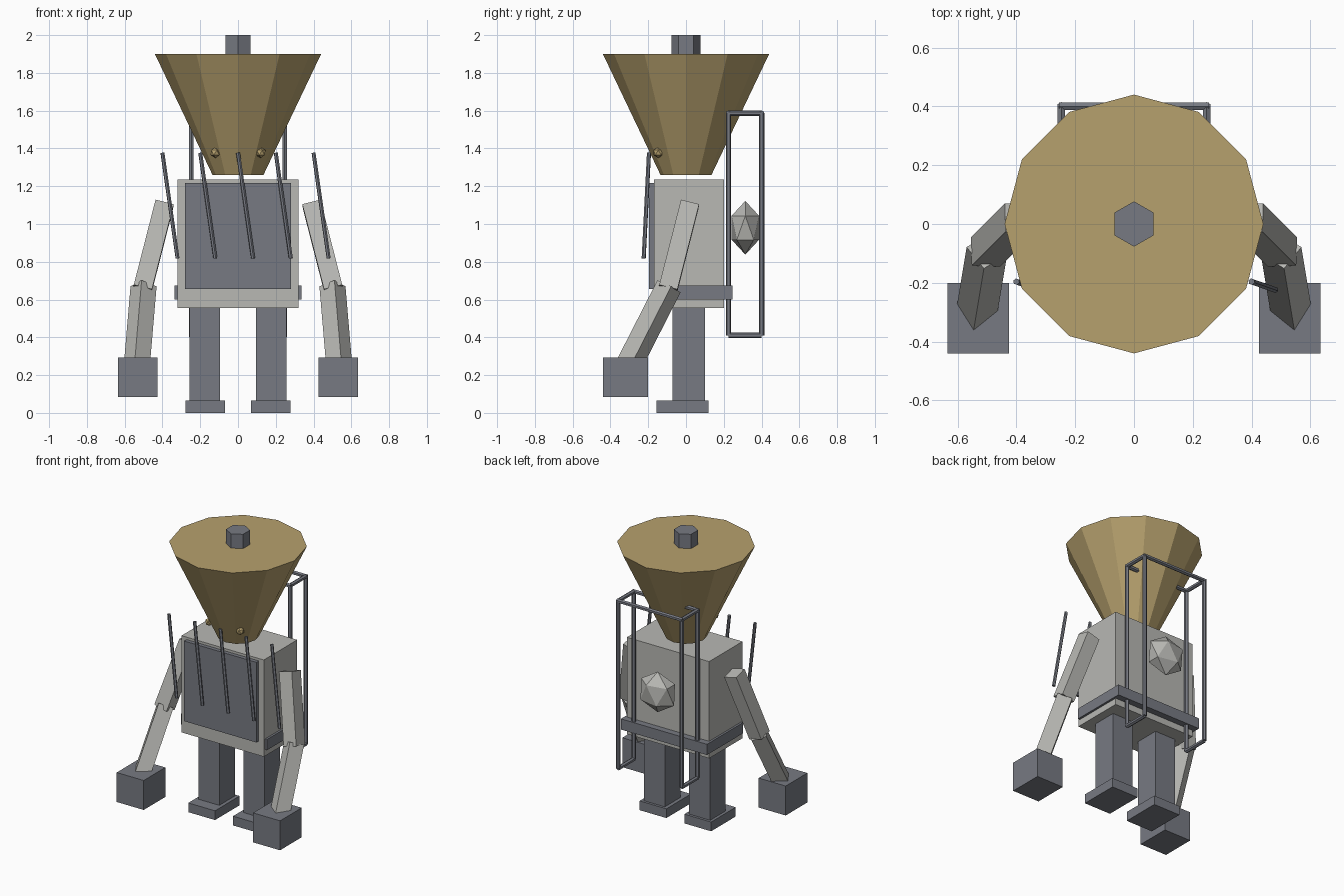
import bpy
import bmesh
from mathutils import Matrix, Vector

cube = bpy.data.objects.get("Cube")
if cube:
    bpy.data.objects.remove(cube, do_unlink=True)


def material(name, rgb):
    mat = bpy.data.materials.new(name)
    mat.use_nodes = True
    mat.diffuse_color = (*rgb, 1)
    mat.node_tree.nodes["Principled BSDF"].inputs["Base Color"].default_value = (*rgb, 1)
    return mat


STEEL = material("blue grey steel", (0.185, 0.195, 0.225))
PALE = material("pale grey", (0.48, 0.48, 0.455))
GOLD = material("dull gold", (0.47, 0.355, 0.155))


def finish(name, bm, mat):
    mesh = bpy.data.meshes.new(name)
    bm.to_mesh(mesh)
    bm.free()
    mesh.materials.append(mat)
    obj = bpy.data.objects.new(name, mesh)
    bpy.context.collection.objects.link(obj)
    return obj


def box(name, mat, x, y, z):
    """Box from its (min, max) range on each axis."""
    bm = bmesh.new()
    size = [hi - lo for lo, hi in (x, y, z)]
    centre = [(hi + lo) / 2 for lo, hi in (x, y, z)]
    bmesh.ops.create_cube(bm, size=1, matrix=Matrix.Translation(centre) @ Matrix.Diagonal((*size, 1)))
    return finish(name, bm, mat)


def rod(name, mat, start, end, r1, r2=None, sides=6):
    """Straight prism or truncated cone between two points."""
    a, b = Vector(start), Vector(end)
    turn = (b - a).to_track_quat("Z", "Y").to_matrix().to_4x4()
    bm = bmesh.new()
    bmesh.ops.create_cone(bm, cap_ends=True, segments=sides, radius1=r1,
                          radius2=r1 if r2 is None else r2, depth=(b - a).length,
                          matrix=Matrix.Translation((a + b) / 2) @ turn)
    return finish(name, bm, mat)


def gem(name, mat, centre, radius, scale=(1, 1, 1)):
    bm = bmesh.new()
    bmesh.ops.create_icosphere(bm, subdivisions=1, radius=radius,
                               matrix=Matrix.Translation(centre) @ Matrix.Diagonal((*scale, 1)))
    return finish(name, bm, mat)


# Head funnel and hexagonal cap
rod("head", GOLD, (0, 0, 1.26), (0, 0, 1.9), 0.135, 0.44, sides=12)
rod("head_cap", STEEL, (0, 0, 1.9), (0, 0, 2.0), 0.077)

# Torso with chest plate, belt and back gem
box("torso", PALE, (-0.32, 0.32), (-0.17, 0.2), (0.555, 1.235))
box("chest_plate", STEEL, (-0.28, 0.28), (-0.197, -0.165), (0.655, 1.218))
box("belt", STEEL, (-0.335, 0.335), (-0.155, 0.245), (0.6, 0.675))
gem("back_gem", PALE, (0, 0.314, 0.98), 0.142, (1, 0.6, 1))

# Paired parts
for side, s in (("left", 1), ("right", -1)):
    gem(side + "_eye", GOLD, (s * 0.12, -0.147, 1.378), 0.029)

    # Legs
    box(side + "_leg", STEEL, sorted((s * 0.095, s * 0.258)), (-0.072, 0.1), (0.06, 0.56))
    box(side + "_foot", STEEL, sorted((s * 0.07, s * 0.278)), (-0.155, 0.118), (0, 0.065))

    # Arms
    shoulder, elbow = (s * 0.39, 0.02, 1.105), (s * 0.505, -0.095, 0.655)
    rod(side + "_upper_arm", PALE, shoulder, elbow, 0.07, sides=4)
    rod(side + "_forearm", PALE, (s * 0.5, -0.09, 0.67), (s * 0.54, -0.33, 0.2), 0.07, sides=4)
    box(side + "_hand", STEEL, sorted((s * 0.425, s * 0.635)), (-0.44, -0.2), (0.085, 0.292))

    # Side loop of the back frame
    corners = [(s * 0.247, y, z) for y, z in ((0.225, 0.41), (0.4, 0.41), (0.4, 1.587), (0.225, 1.587))]
    for i, corner in enumerate(corners):
        rod(f"{side}_frame_bar_{i + 1}", STEEL, corner, corners[(i + 1) % 4], 0.0145)

# Upper cross bars of the back frame
for name, y in (("front", 0.225), ("rear", 0.4)):
    rod(name + "_frame_cross_bar", STEEL, (-0.255, y, 1.587), (0.255, y, 1.587), 0.0145)

# Row of slanted rods before the chest
for i in range(5):
    x = -0.4 + 0.2 * i
    rod(f"chest_rod_{i + 1}", STEEL, (x, -0.196, 1.377), (x + 0.08, -0.224, 0.818), 0.011)
